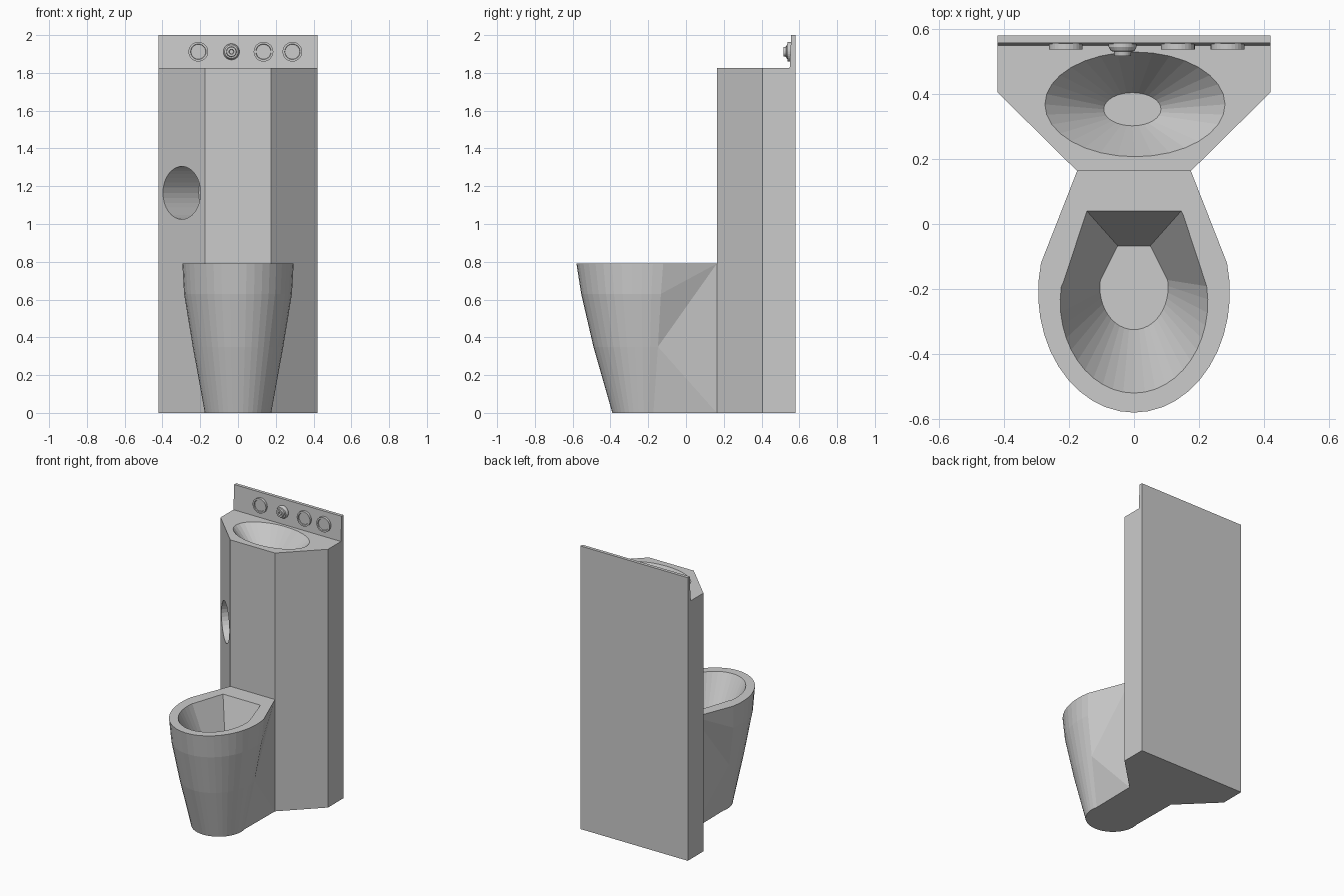
import bpy, bmesh
from math import sin, cos, pi, radians
from mathutils import Vector

if "Cube" in bpy.data.objects:
    bpy.data.objects.remove(bpy.data.objects["Cube"])


def make(name, verts, faces):
    bm = bmesh.new()
    vs = [bm.verts.new(v) for v in verts]
    for f in faces:
        bm.faces.new([vs[i] for i in f])
    bmesh.ops.recalc_face_normals(bm, faces=bm.faces)
    me = bpy.data.meshes.new(name)
    bm.to_mesh(me)
    bm.free()
    ob = bpy.data.objects.new(name, me)
    bpy.context.collection.objects.link(ob)
    return ob


def loft(name, rings):
    """Skin equal-sized closed rings and cap both ends."""
    n, m = len(rings[0]), len(rings)
    faces = [(r * n + i, r * n + (i + 1) % n, (r + 1) * n + (i + 1) % n, (r + 1) * n + i)
             for r in range(m - 1) for i in range(n)]
    faces += [tuple(range(n)), tuple(range((m - 1) * n, m * n))]
    return make(name, [v for r in rings for v in r], faces)


def arc(cx, cy, rx, ry, z, a0, a1, n):
    return [(cx + rx * cos(a0 + (a1 - a0) * i / n), cy + ry * sin(a0 + (a1 - a0) * i / n), z)
            for i in range(n + 1)]


def ellipse(cx, cy, rx, ry, z, n=32):
    return arc(cx, cy, rx, ry, z, 0, 2 * pi, n)[:-1]


def hollow_cutter(name, top, bottom):
    """Tapered cutter whose walls carry on a little above the rim."""
    over = [Vector(t) + (Vector(t) - Vector(b)) * 0.15 for t, b in zip(top, bottom)]
    return loft(name, [over, bottom])


def cut(ob, cutter):
    cutter.hide_render = True
    mod = ob.modifiers.new("cut", 'BOOLEAN')
    mod.operation, mod.solver, mod.object = 'DIFFERENCE', 'EXACT', cutter
    bpy.context.view_layer.objects.active = ob
    bpy.ops.object.modifier_apply(modifier=mod.name)
    bpy.data.objects.remove(cutter)


def turned(name, x, z, profile, n=28):
    """Round fitting on the back panel; profile is (radius, y)."""
    return loft(name, [[(x + r * cos(2 * pi * i / n), y, z + r * sin(2 * pi * i / n))
                        for i in range(n)] for r, y in profile])


# Cabinet with chamfered front corners
FRONT = 0.163
plan = [(-0.42, 0.58), (-0.42, 0.405), (-0.175, FRONT),
        (0.175, FRONT), (0.42, 0.405), (0.42, 0.58)]
cabinet = loft("cabinet", [[(x, y, z) for x, y in plan] for z in (0, 1.825)])

# Oval wash basin
cut(cabinet, hollow_cutter("basin_cutter", ellipse(0.003, 0.368, 0.277, 0.161, 1.825),
                           ellipse(-0.005, 0.353, 0.088, 0.051, 1.64)))

# Round paper recess, square to the left chamfer
face_point, inward = Vector((-0.298, 0.284, 1.165)), Vector((1, 1, 0)).normalized()
across = Vector((1, -1, 0)).normalized()
cut(cabinet, loft("recess_cutter", [
    [face_point + inward * d + across * 0.14 * cos(2 * pi * i / 32)
     + Vector((0, 0, 0.14 * sin(2 * pi * i / 32))) for i in range(32)]
    for d in (-0.05, 0.267)]))

# Back panel with a slightly leaning front
panel = [(0.549, 1.825), (0.58, 1.825), (0.58, 2.0), (0.557, 2.0)]
loft("back_panel", [[(x, y, z) for y, z in panel] for x in (-0.42, 0.42)])

# Toilet pedestal: lofted front, side panels fanned to the back corners
N = 24
sections = [(0, -0.215, 0.176, 0.175), (0.35, -0.215, 0.24, 0.275),
            (0.63, -0.215, 0.286, 0.34), (0.79, -0.21, 0.295, 0.37)]
verts = [v for z, cy, rx, ry in sections
         for v in arc(0, cy, rx, ry, z, radians(14), radians(-194), N)]
w = N + 1
faces = [(r * w + i, r * w + i + 1, (r + 1) * w + i + 1, (r + 1) * w + i)
         for r in range(3) for i in range(N)]
b = len(verts)
verts += [(0.175, FRONT, 0), (0.175, FRONT, 0.79), (-0.175, FRONT, 0), (-0.175, FRONT, 0.79)]
for low, high, i in ((b, b + 1, 0), (b + 2, b + 3, N)):
    faces += [(low, i, w + i), (low, w + i, high),
              (high, w + i, 2 * w + i), (high, 2 * w + i, 3 * w + i)]
faces += [(b, b + 1, b + 3, b + 2),
          tuple(range(w)) + (b + 2, b),
          tuple(range(3 * w, 4 * w)) + (b + 3, b + 1)]
toilet = make("toilet_bowl", verts, faces)


# Bowl hollow with a flat back wall
def bowl_outline(back_x, back_y, cy, rx, ry, z):
    return [(back_x, back_y, z)] + arc(0, cy, rx, ry, z, radians(10), radians(-190), N) \
        + [(-back_x, back_y, z)]


cut(toilet, hollow_cutter("bowl_cutter",
                          bowl_outline(0.145, 0.04, -0.24, 0.227, 0.28, 0.79),
                          bowl_outline(0.05, -0.067, -0.195, 0.105, 0.13, 0.44)))

# Push buttons with a raised rim
for k, x in enumerate((-0.21, 0.135, 0.288)):
    turned(f"push_button_{k + 1}", x, 1.912,
           [(0.052, 0.565), (0.052, 0.537), (0.041, 0.537), (0.039, 0.544)])

# Stepped, tapering water spout
turned("water_spout", -0.035, 1.912,
       [(0.043, 0.565), (0.043, 0.545), (0.036, 0.532), (0.027, 0.53),
        (0.025, 0.516), (0.013, 0.516), (0.011, 0.528)])
